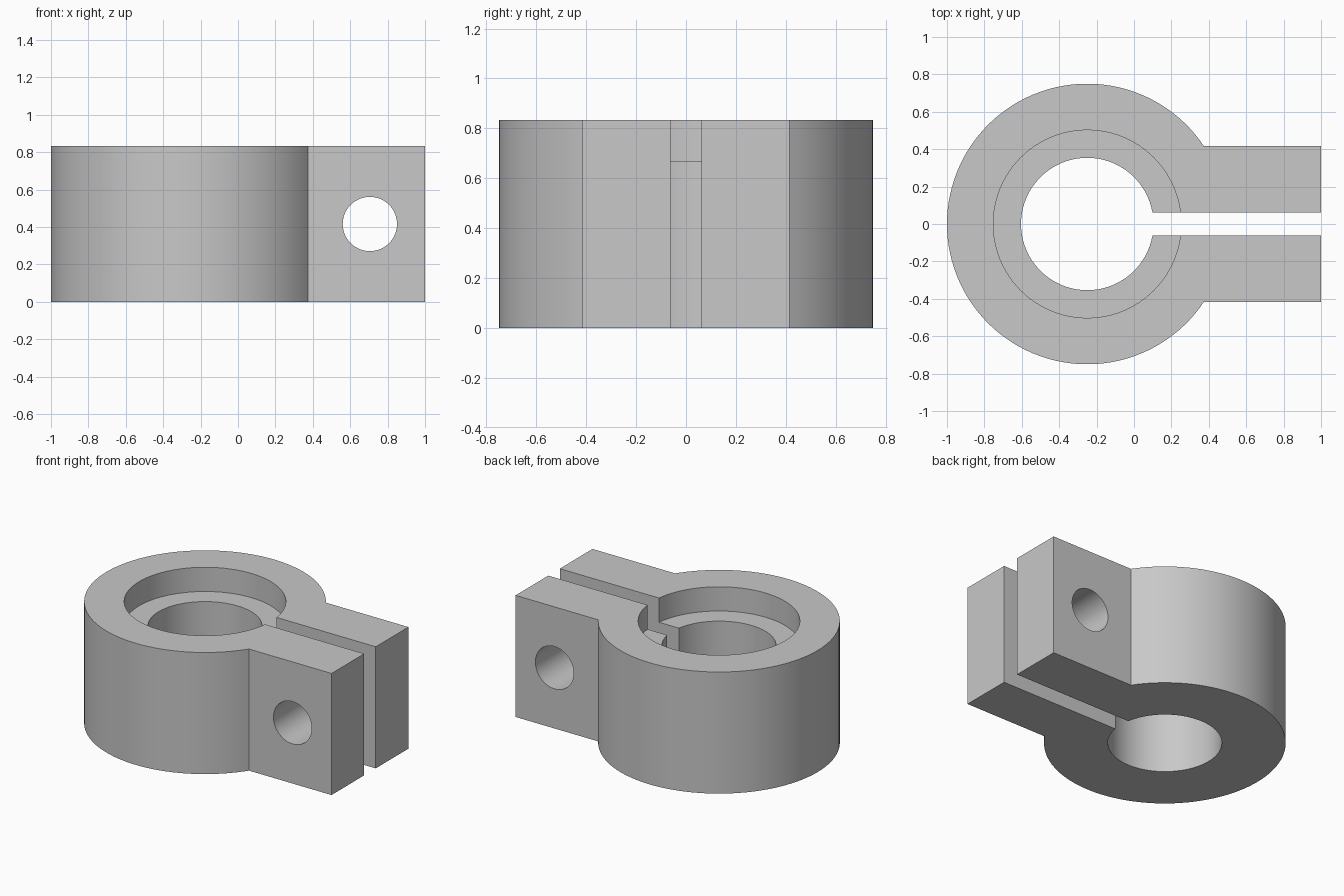
import bpy, bmesh
from math import asin, cos, sin, pi, radians
from mathutils import Matrix, Vector

if "Cube" in bpy.data.objects:
    bpy.data.objects.remove(bpy.data.objects["Cube"], do_unlink=True)

HEIGHT = 0.833
CX = -0.25            # ring axis
R_OUT, R_SEAT, R_BORE = 0.75, 0.502, 0.354
SEAT_Z = 0.667
ARM_Y, SLOT_Y, ARM_X = 0.416, 0.0625, 1.0
HOLE_X, HOLE_R = 0.705, 0.145

grey = bpy.data.materials.new("light_grey")
grey.use_nodes = True
colour = (0.58, 0.58, 0.58, 1)
grey.diffuse_color = colour
grey.node_tree.nodes["Principled BSDF"].inputs["Base Color"].default_value = colour


def make_object(name, bm):
    bmesh.ops.recalc_face_normals(bm, faces=bm.faces)
    mesh = bpy.data.meshes.new(name)
    bm.to_mesh(mesh)
    bm.free()
    mesh.materials.append(grey)
    obj = bpy.data.objects.new(name, mesh)
    bpy.context.collection.objects.link(obj)
    return obj


def arc(radius, y_end, steps):
    """Points round the ring, from +y_end the long way to -y_end."""
    a = asin(y_end / radius)
    angles = [a + (2 * pi - 2 * a) * i / steps for i in range(steps + 1)]
    return [(CX + radius * cos(t), radius * sin(t)) for t in angles]


def cutter(name, radius, depth, matrix):
    bm = bmesh.new()
    bmesh.ops.create_cone(bm, cap_ends=True, segments=96, radius1=radius,
                          radius2=radius, depth=depth, matrix=matrix)
    obj = make_object(name, bm)
    obj.hide_render = True
    return obj


# Split ring with two clamping arms, extruded from one outline
outline = arc(R_OUT, ARM_Y, 96)
outline += [(ARM_X, -ARM_Y), (ARM_X, -SLOT_Y)]
outline += reversed(arc(R_BORE, SLOT_Y, 72))
outline += [(ARM_X, SLOT_Y), (ARM_X, ARM_Y)]
bm = bmesh.new()
base = bm.faces.new([bm.verts.new((x, y, 0)) for x, y in outline])
top = bmesh.ops.extrude_face_region(bm, geom=[base], use_keep_orig=True)
bmesh.ops.translate(bm, vec=Vector((0, 0, HEIGHT)),
                    verts=[v for v in top["geom"] if isinstance(v, bmesh.types.BMVert)])
clamp = make_object("clamp_collar", bm)

# Stepped seat in the top and bolt hole through both arms
seat = cutter("seat_cutter", R_SEAT, 1, Matrix.Translation((CX, 0, SEAT_Z + 0.5)))
hole = cutter("bolt_hole_cutter", HOLE_R, 2,
              Matrix.Translation((HOLE_X, 0, HEIGHT / 2)) @ Matrix.Rotation(pi / 2, 4, "X"))

bpy.ops.object.select_all(action="DESELECT")
bpy.context.view_layer.objects.active = clamp
clamp.select_set(True)
for tool in (seat, hole):
    mod = clamp.modifiers.new(tool.name, "BOOLEAN")
    mod.operation = "DIFFERENCE"
    mod.solver = "EXACT"
    mod.object = tool
    bpy.ops.object.modifier_apply(modifier=mod.name)
    bpy.data.objects.remove(tool, do_unlink=True)

bpy.ops.object.shade_smooth_by_angle(angle=radians(30))
